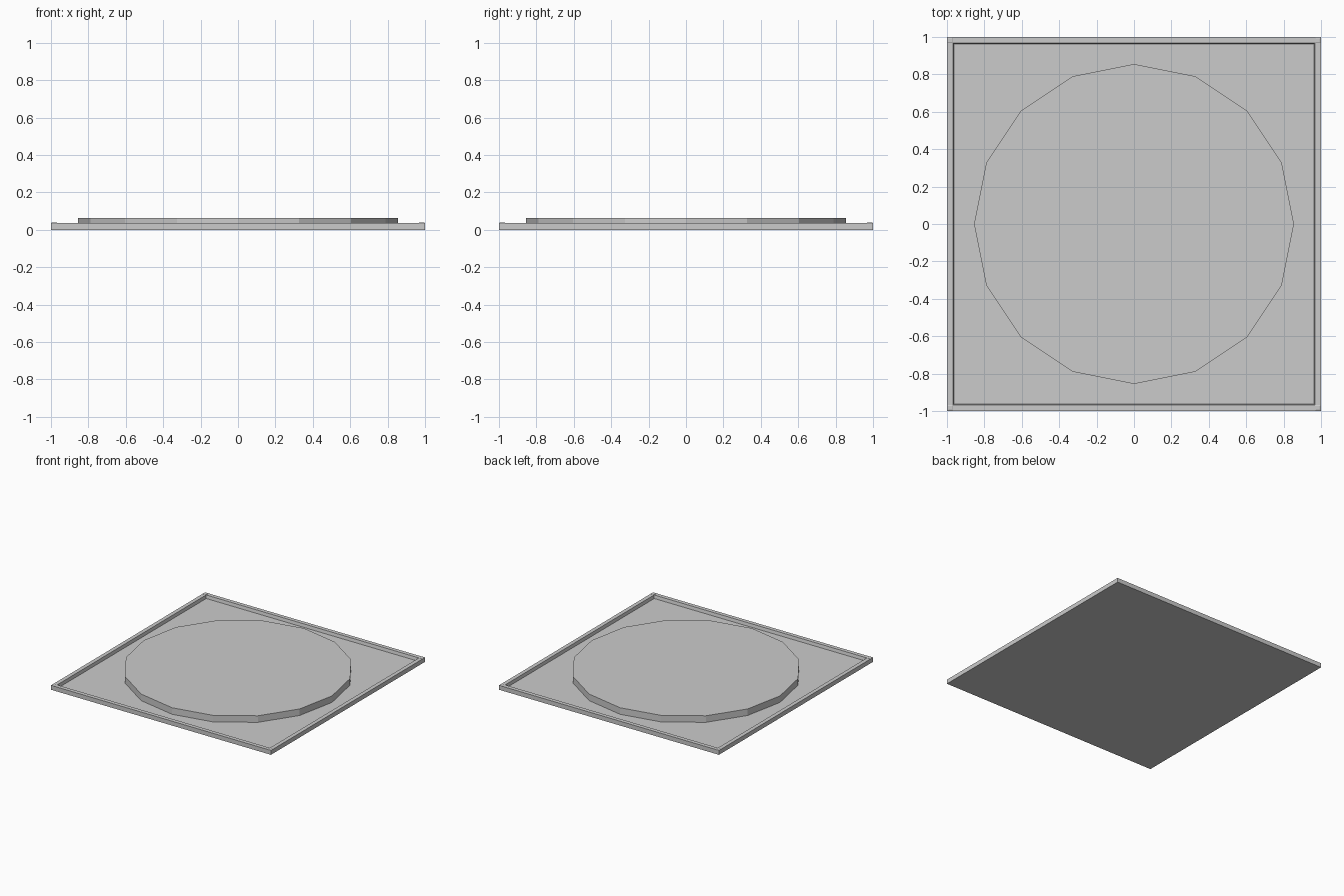
import bpy, bmesh, math

if "Cube" in bpy.data.objects:
    bpy.data.objects.remove(bpy.data.objects["Cube"])

RIM_TOP, FLOOR, DISC_TOP = 0.036, 0.01, 0.064


def make_object(name, bm):
    bmesh.ops.recalc_face_normals(bm, faces=bm.faces)
    mesh = bpy.data.meshes.new(name)
    bm.to_mesh(mesh)
    bm.free()
    obj = bpy.data.objects.new(name, mesh)
    bpy.context.collection.objects.link(obj)
    return obj


def stack_rings(name, rings):
    """Skin square rings given as (half width, z), capping both ends."""
    bm = bmesh.new()
    loops = [[bm.verts.new((sx * h, sy * h, z))
              for sx, sy in ((-1, -1), (1, -1), (1, 1), (-1, 1))]
             for h, z in rings]
    for a, b in zip(loops, loops[1:]):
        for i in range(4):
            j = (i + 1) % 4
            bm.faces.new((a[i], a[j], b[j], b[i]))
    bm.faces.new(loops[0])
    bm.faces.new(loops[-1])
    return make_object(name, bm)


# Square tray: outer wall, flat rim, slightly tapered inner wall, floor
stack_rings("tray", [(1, 0), (1, RIM_TOP), (0.967, RIM_TOP), (0.962, FLOOR)])

# Low bevelled caps on the four rim corners
for sx, sy, label in ((-1, -1, "front_left"), (1, -1, "front_right"),
                      (1, 1, "back_right"), (-1, 1, "back_left")):
    cap = stack_rings("corner_cap_" + label,
                      [(0.016, RIM_TOP - 0.002), (0.016, RIM_TOP + 0.001),
                       (0.009, RIM_TOP + 0.004)])
    cap.location = (sx * 0.983, sy * 0.983, 0)

# Sixteen-sided raised platform
bm = bmesh.new()
bmesh.ops.create_cone(bm, cap_ends=True, segments=16, radius1=0.855,
                      radius2=0.855, depth=DISC_TOP - FLOOR + 0.002)
platform = make_object("round_platform", bm)
platform.location.z = (DISC_TOP + FLOOR - 0.002) / 2
